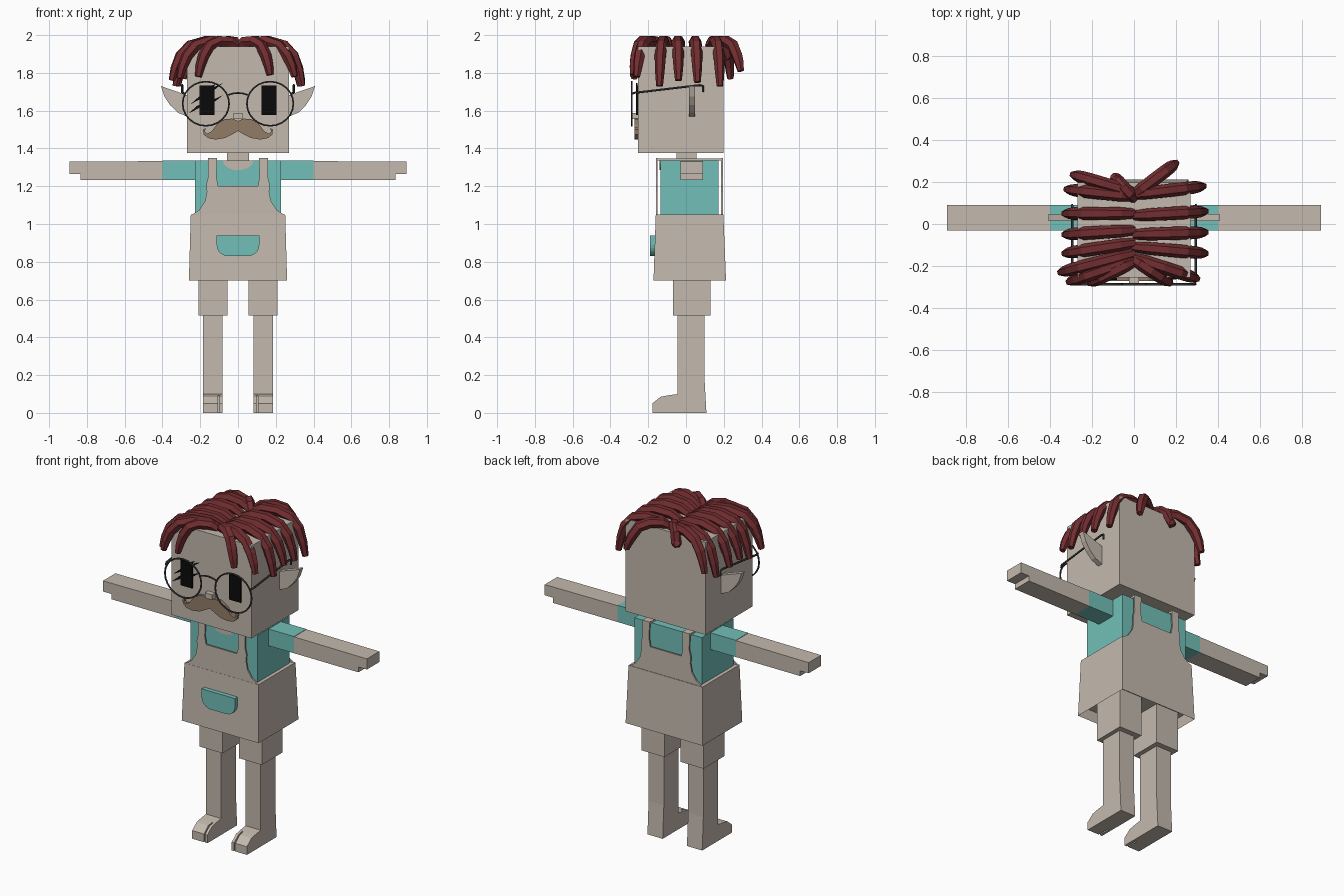
import bpy
import bmesh
import math
from mathutils import Vector

cube = bpy.data.objects.get("Cube")
if cube:
    bpy.data.objects.remove(cube, do_unlink=True)


def material(name, rgb):
    m = bpy.data.materials.new(name)
    m.use_nodes = True
    m.diffuse_color = (*rgb, 1)
    bsdf = next(n for n in m.node_tree.nodes if n.type == "BSDF_PRINCIPLED")
    bsdf.inputs["Base Color"].default_value = (*rgb, 1)
    bsdf.inputs["Roughness"].default_value = 0.9
    return m


BEIGE = material("beige", (0.55, 0.485, 0.42))
TEAL = material("teal", (0.17, 0.52, 0.48))
RED = material("dark red", (0.17, 0.027, 0.03))
BROWN = material("brown", (0.29, 0.2, 0.135))
BLACK = material("black", (0.003, 0.003, 0.003))
GREY = material("frame grey", (0.06, 0.06, 0.06))


def add_object(name, mesh, mat):
    ob = bpy.data.objects.new(name, mesh)
    bpy.context.collection.objects.link(ob)
    mesh.materials.clear()
    mesh.materials.append(mat)
    return ob


def from_bmesh(name, bm, mat):
    bmesh.ops.recalc_face_normals(bm, faces=bm.faces)
    mesh = bpy.data.meshes.new(name)
    bm.to_mesh(mesh)
    bm.free()
    return add_object(name, mesh, mat)


def prism(name, outline, axis, lo, hi, mat):
    """Extrude a 2D outline (other axis, z) along x or y."""
    bm = bmesh.new()
    place = (lambda a, b: (lo, a, b)) if axis == "x" else (lambda a, b: (a, lo, b))
    face = bm.faces.new([bm.verts.new(place(a, b)) for a, b in outline])
    new = bmesh.ops.extrude_face_region(bm, geom=[face])["geom"]
    step = Vector((hi - lo, 0, 0)) if axis == "x" else Vector((0, hi - lo, 0))
    bmesh.ops.translate(bm, verts=[v for v in new if isinstance(v, bmesh.types.BMVert)], vec=step)
    return from_bmesh(name, bm, mat)


def box(name, x, y, z, mat):
    x = sorted(x)
    return prism(name, [(x[0], z[0]), (x[1], z[0]), (x[1], z[1]), (x[0], z[1])], "y", *y, mat)


def tube(name, points, radius, mat, taper=None, sides=1, cyclic=False):
    curve = bpy.data.curves.new(name, "CURVE")
    curve.dimensions = "3D"
    curve.bevel_depth = radius
    curve.bevel_resolution = sides
    curve.use_fill_caps = True
    spline = curve.splines.new("POLY")
    spline.points.add(len(points) - 1)
    for i, p in enumerate(points):
        spline.points[i].co = (*p, 1)
        spline.points[i].radius = taper[i] if taper else 1
    spline.use_cyclic_u = cyclic
    helper = bpy.data.objects.new(name + " path", curve)
    mesh = bpy.data.meshes.new_from_object(helper)
    bpy.data.objects.remove(helper)
    for poly in mesh.polygons:
        poly.use_smooth = False
    return add_object(name, mesh, mat)


def mirrored(points):
    return points + [(-x, z) for x, z in reversed(points)]


# Head, neck, nose and torso
box("head", (-0.27, 0.27), (-0.255, 0.198), (1.375, 1.94), BEIGE)
box("neck", (-0.057, 0.057), (-0.05, 0.055), (1.32, 1.39), BEIGE)
box("nose", (-0.025, 0.025), (-0.285, -0.25), (1.555, 1.587), BEIGE)
box("shirt", (-0.228, 0.228), (-0.135, 0.173), (1.03, 1.337), TEAL)
arc = [math.pi * i / 10 for i in range(11)]
prism("neckline", [(0.08 * math.cos(t), 1.335 - 0.05 * math.sin(t)) for t in arc],
      "y", -0.14, -0.134, BEIGE)

# Skirt: tapered box, hollow underneath
bm = bmesh.new()
bmesh.ops.create_cube(bm, size=1)
for v in bm.verts:
    low = v.co.z < 0
    width = 0.26 if low else 0.25
    front, back = (-0.172, 0.212) if low else (-0.16, 0.198)
    v.co = (width if v.co.x > 0 else -width, back if v.co.y > 0 else front, 0.7 if low else 1.05)
bottom = min(bm.faces, key=lambda f: f.calc_center_median().z)
bmesh.ops.inset_region(bm, faces=[bottom], thickness=0.015)
bmesh.ops.translate(bm, verts=bottom.verts, vec=(0, 0, 0.06))
from_bmesh("skirt", bm, BEIGE)

# Bib with straps, front and back
bib = mirrored([(0.25, 1.045), (0.205, 1.075), (0.175, 1.12), (0.165, 1.17), (0.168, 1.21),
                (0.158, 1.25), (0.16, 1.35), (0.11, 1.35), (0.114, 1.25), (0.105, 1.2)])
prism("front_bib", bib, "y", -0.159, -0.15, BEIGE)
prism("back_bib", bib, "y", 0.186, 0.195, BEIGE)

# Pocket
pocket = [(0.113, 0.94)] + [
    (0.053 + 0.06 * math.cos(t), 0.89 - 0.06 * math.sin(t)) for t in arc[:6:1]]
prism("pocket", mirrored(pocket), "y", -0.19, -0.155, TEAL)

# Moustache with curled tips
moustache = mirrored([(0, 1.545), (0.03, 1.558), (0.07, 1.555), (0.11, 1.53), (0.14, 1.49),
                      (0.165, 1.478), (0.175, 1.49), (0.17, 1.51), (0.185, 1.5), (0.182, 1.475),
                      (0.16, 1.455), (0.12, 1.447), (0.07, 1.455), (0.03, 1.475)]
                     )
outline = moustache[:14] + [(0, 1.492)] + moustache[14:-1]
prism("moustache", outline, "y", -0.272, -0.25, BROWN)

for side, s in (("left", 1), ("right", -1)):
    # Arms: sleeve, forearm and stepped hand
    box(side + "_strap", (s * 0.11, s * 0.16), (-0.159, 0.195), (1.335, 1.348), BEIGE)
    box(side + "_sleeve", (s * 0.22, s * 0.4), (-0.03, 0.09), (1.233, 1.335), TEAL)
    arm = [(0.4, 1.233), (0.835, 1.233), (0.835, 1.265), (0.892, 1.265), (0.892, 1.33), (0.4, 1.333)]
    prism(side + "_arm", [(s * x, z) for x, z in arm], "y", -0.03, 0.09, BEIGE)

    # Legs: short trouser leg, shin, foot with split toe
    box(side + "_trouser", (s * 0.055, s * 0.21), (-0.07, 0.13), (0.515, 0.78), BEIGE)
    shin = [(0.108, 0), (0.097, 0.2), (0.097, 0.53), (-0.045, 0.53), (-0.045, 0.1),
            (-0.1, 0.092), (-0.1, 0)]
    prism(side + "_leg", shin, "x", s * 0.082, s * 0.185, BEIGE)
    toe = [(-0.1, 0), (-0.1, 0.092), (-0.135, 0.085), (-0.178, 0.05), (-0.178, 0)]
    prism(side + "_inner_toe", toe, "x", s * 0.082, s * 0.098, BEIGE)
    prism(side + "_outer_toes", toe, "x", s * 0.106, s * 0.185, BEIGE)

    # Pointed ear
    ear = [(0.265, 1.68), (0.335, 1.705), (0.408, 1.73), (0.39, 1.675), (0.36, 1.63),
           (0.32, 1.59), (0.265, 1.567)]
    prism(side + "_ear", [(s * x, z) for x, z in ear], "y", 0.015, 0.047, BEIGE)

    # Eye plate
    box(side + "_eye", (s * 0.125, s * 0.203), (-0.264, -0.254), (1.577, 1.732), BLACK)

    # Glasses: rim and temple
    ring = [(s * 0.17 + 0.123 * math.cos(math.tau * i / 24), -0.287,
             1.637 + 0.117 * math.sin(math.tau * i / 24)) for i in range(24)]
    tube(side + "_rim", ring, 0.005, GREY, cyclic=True)
    temple = [(0.285, -0.287, 1.69), (0.295, -0.27, 1.695), (0.295, 0.07, 1.735),
              (0.295, 0.09, 1.73), (0.295, 0.09, 1.7)]
    tube(side + "_temple", [(s * x, y, z) for x, y, z in temple], 0.006, GREY)

tube("bridge", [(x, -0.287, 1.694 - 4 * x * x) for x in (-0.052, -0.03, 0, 0.03, 0.052)], 0.005, GREY)

# Slanted strokes across the right eye
for i, (x, z, length) in enumerate([(-0.262, 1.585, 0.1), (-0.25, 1.635, 0.17), (-0.18, 1.7, 0.07),
                                    (-0.19, 1.61, 0.11)]):
    end = (x + length, z + length * 0.65)
    prism(f"eye_stroke_{i}", [(x, z), (x + length * 0.5, z + length * 0.26), end,
                              (x + length * 0.45, z + length * 0.4)], "y", -0.266, -0.257, BLACK)


# Hair locks: from the parting, over the edge of the head and down
def lock(name, root, tip):
    (x0, y0), (x1, y1, z1) = root, tip
    profile = [(0, 1.935), (0.2, 1.965), (0.48, 1.968), (0.72, 1.945), (0.87, 1.89),
               (0.95, (1.89 + z1) / 2), (1, z1)]
    points = [(x0 + (x1 - x0) * t, y0 + (y1 - y0) * t, z) for t, z in profile]
    tube(name, points, 0.03, RED, taper=[0.8, 1, 1.05, 1.05, 1, 0.85, 0.6])


locks = {
    "left": [(0.14, 0.33, 0.18, 1.73), (0.04, 0.34, 0.06, 1.75), (-0.05, 0.34, -0.04, 1.76),
             (-0.11, 0.34, -0.14, 1.73), (-0.16, 0.3, -0.26, 1.78), (-0.17, 0.17, -0.28, 1.79),
             (0.14, 0.2, 0.29, 1.81)],
    "right": [(0.13, -0.32, 0.165, 1.73), (0.05, -0.33, 0.05, 1.75), (-0.03, -0.33, -0.05, 1.76),
              (-0.09, -0.33, -0.14, 1.73), (-0.14, -0.35, -0.23, 1.76), (-0.17, -0.31, -0.275, 1.77),
              (-0.18, -0.21, -0.28, 1.78), (0.15, -0.29, 0.235, 1.77), (0.12, -0.1, 0.23, 1.9)],
}
for side, rows in locks.items():
    for i, (root_y, x, y, z) in enumerate(rows):
        lock(f"{side}_hair_lock_{i}", (0, root_y), (x, y, z))
